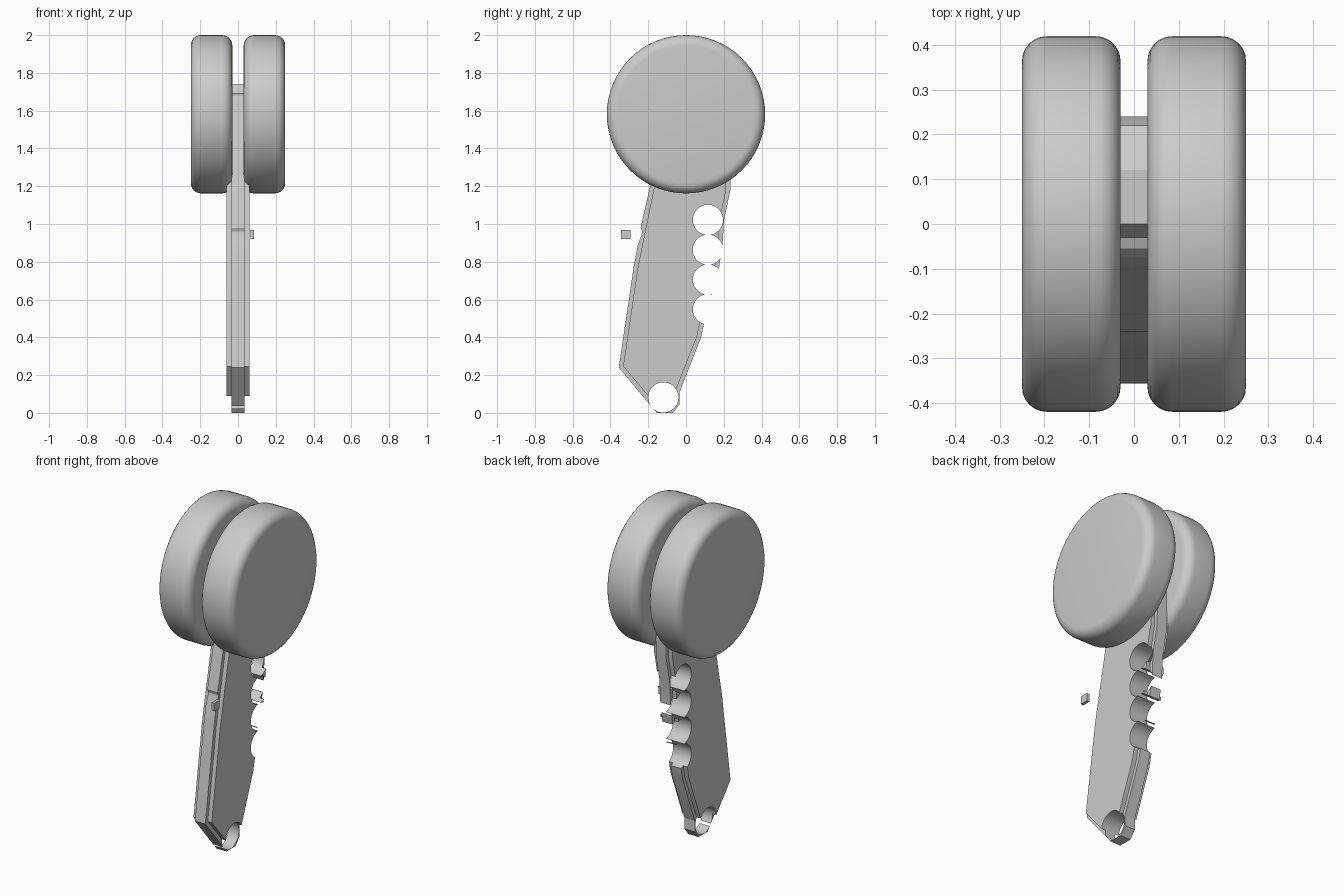
import bpy, bmesh, math
from mathutils import Vector, Matrix

cube = bpy.data.objects.get("Cube")
if cube:
    bpy.data.objects.remove(cube)

grey = bpy.data.materials.new("plain grey")
grey.use_nodes = True
colour = (0.6, 0.6, 0.6, 1)
grey.diffuse_color = colour
grey.node_tree.nodes["Principled BSDF"].inputs["Base Color"].default_value = colour


def finish(bm, name):
    bmesh.ops.recalc_face_normals(bm, faces=bm.faces)
    mesh = bpy.data.meshes.new(name)
    bm.to_mesh(mesh)
    bm.free()
    mesh.materials.append(grey)
    ob = bpy.data.objects.new(name, mesh)
    bpy.context.collection.objects.link(ob)
    return ob


def activate(ob):
    bpy.ops.object.select_all(action='DESELECT')
    ob.select_set(True)
    bpy.context.view_layer.objects.active = ob


def slab(name, outline, x0, x1):
    """Extrude a (y, z) outline along x."""
    bm = bmesh.new()
    face = bm.faces.new([bm.verts.new((x0, y, z)) for y, z in outline])
    out = bmesh.ops.extrude_face_region(bm, geom=[face])
    verts = [v for v in out["geom"] if isinstance(v, bmesh.types.BMVert)]
    bmesh.ops.translate(bm, verts=verts, vec=(x1 - x0, 0, 0))
    return finish(bm, name)


def disc(name, x, y, z, radius, width, sides):
    bm = bmesh.new()
    place = Matrix.Translation((x, y, z)) @ Matrix.Rotation(math.pi / 2, 4, 'Y')
    bmesh.ops.create_cone(bm, cap_ends=True, segments=sides, radius1=radius,
                          radius2=radius, depth=width, matrix=place)
    return finish(bm, name)


def inset(outline, d):
    """Offset a counter-clockwise outline inward with mitred corners."""
    pts = [Vector(p) for p in outline]
    result = []
    for i, p in enumerate(pts):
        a = (p - pts[i - 1]).normalized()
        b = (pts[(i + 1) % len(pts)] - p).normalized()
        n = Vector((-a.y, a.x)) + Vector((-b.y, b.x))
        result.append(p + n * (2 * d / n.length_squared))
    return result


# Handle outline, split so that core and cheeks share the back edge
back = [(-.034, .11), (.08, .4), (.097, .48), (.135, .62), (.175, .77),
        (.193, .88), (.201, 1.02), (.235, 1.18)]
tip = [(-.356, .24), (-.155, 0), (-.07, 0), (-.034, .045)]
head = [(.24, 1.62), (.22, 1.68), (.12, 1.74), (0, 1.74), (-.03, 1.69),
        (-.055, 1.68), (-.075, 1.655), (-.09, 1.6), (-.19, 1.2)]
notch = [(-.24, .98), (-.232, .96), (-.236, .94), (-.255, .89), (-.275, .785)]
cheek = inset([(-.356, .24), (-.21, .068), (-.034, .068)] + back
              + [(.235, 1.4), (-.14, 1.4), (-.19, 1.2), (-.275, .785)], .022)

plates = [slab("handle_core", tip + back + head + notch, -.034, .034),
          slab("left_cheek", cheek, .034, .06),
          slab("right_cheek", cheek, -.06, -.034)]

# Finger grips and lanyard hole cut through every plate
holes = [(.116, 1.022 - .158 * i) for i in range(4)] + [(-.12, .082)]
for y, z in holes:
    cutter = disc("hole_cutter", 0, y, z, .08, .3, 48)
    cutter.hide_render = True
    for plate in plates:
        mod = plate.modifiers.new("hole", 'BOOLEAN')
        mod.operation = 'DIFFERENCE'
        mod.solver = 'EXACT'
        mod.object = cutter
        activate(plate)
        bpy.ops.object.modifier_apply(modifier=mod.name)
    bpy.data.objects.remove(cutter)
for plate in plates:
    activate(plate)
    bpy.ops.object.shade_smooth_by_angle(angle=math.radians(20))

# Pair of rounded discs at the top
for name, side in (("left_disc", 1), ("right_disc", -1)):
    ob = disc(name, side * .14, 0, 1.581, .419, .22, 64)
    bevel = ob.modifiers.new("rounded_rim", 'BEVEL')
    bevel.width = .055
    bevel.segments = 6
    bevel.angle_limit = math.radians(40)
    activate(ob)
    bpy.ops.object.modifier_apply(modifier=bevel.name)
    bpy.ops.object.shade_smooth_by_angle(angle=math.radians(30))

# Small loose stud in front of the handle
slab("stud", [(-.345, .92), (-.295, .92), (-.295, .968), (-.345, .968)], .067, .085)
